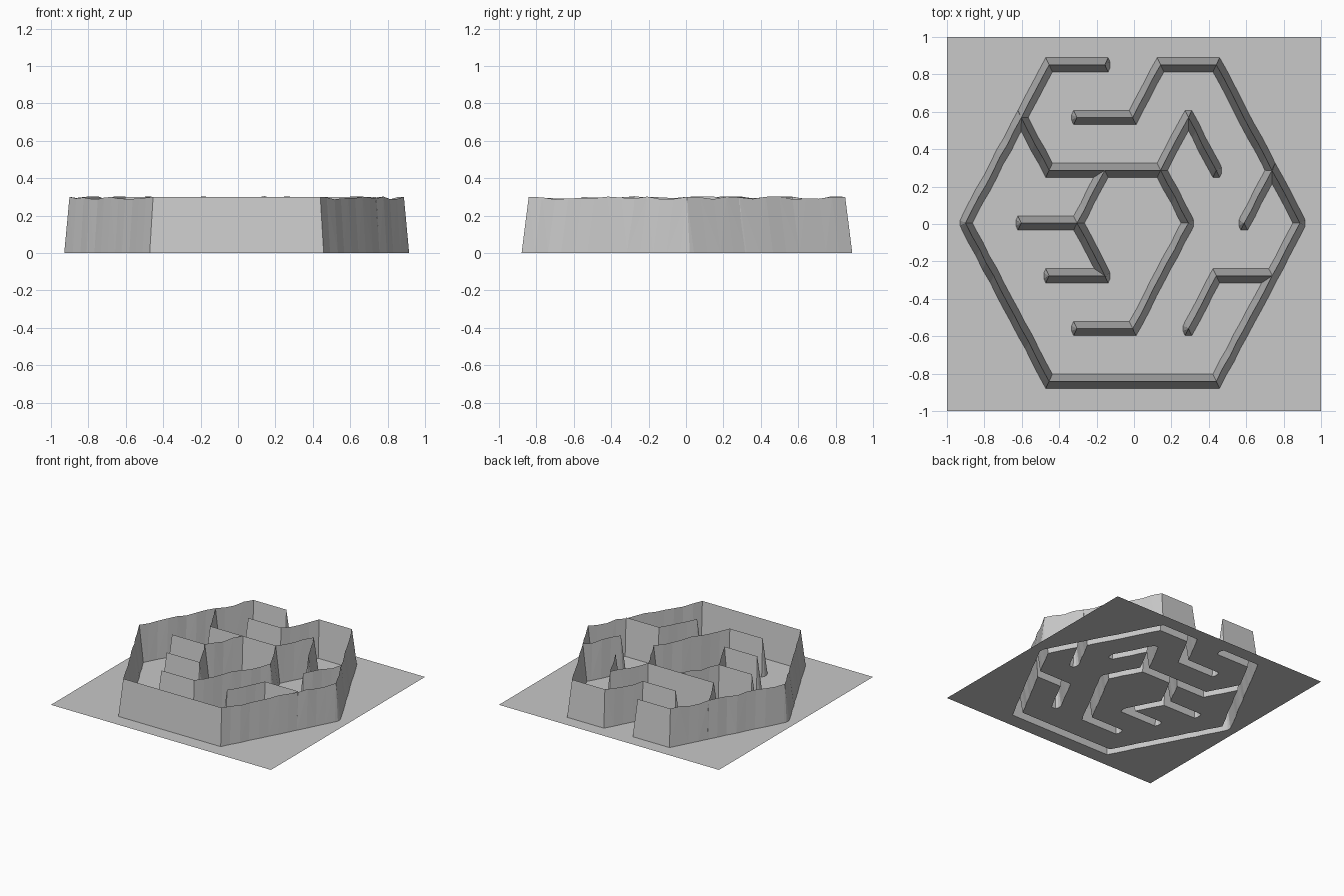
import bpy, bmesh, random
from mathutils import Vector

random.seed(4)
cube = bpy.data.objects.get("Cube")
if cube:
    bpy.data.objects.remove(cube, do_unlink=True)

STEP = Vector((0.149, 0.282))      # triangular lattice spacing
SHIFT = Vector((-0.007, 0.005))
HEIGHT = 0.3

grey = bpy.data.materials.new("plain grey")
grey.use_nodes = True
colour = (0.58, 0.58, 0.58, 1)
grey.diffuse_color = colour
grey.node_tree.nodes["Principled BSDF"].inputs["Base Color"].default_value = colour

# Wall runs as lattice points
RUNS = [
    [(-2, 2), (0, 2), (1, 3), (3, 3), (6, 0), (3, -3), (-3, -3), (-6, 0), (-3, 3), (-1, 3)],
    [(-4, 2), (-3, 1), (1, 1), (2, 0), (0, -2), (-2, -2)],
    [(1, 1), (2, 2), (3, 1)],
    [(-1, 1), (-2, 0), (-4, 0)],
    [(-2, 0), (-1, -1), (-3, -1)],
    [(5, 1), (4, 0)],
    [(5, -1), (3, -1), (2, -2)],
]

# Base outline of one wall post
QUARTER = [(0.028, 0.015), (0.018, 0.038)]
POST = [(x * sx, y * sy) for x, y in QUARTER for sx in (1, -1) for sy in (1, -1)]


def lattice(p):
    return Vector((p[0] * STEP.x, p[1] * STEP.y)) + SHIFT


def path_points(a, b):
    """Level walls stay straight; slanted ones get a slightly rough ridge."""
    start, end = lattice(a), lattice(b)
    count = 1 if a[1] == b[1] else 4 * abs(b[1] - a[1])
    points = []
    for i in range(count + 1):
        p = start.lerp(end, i / count)
        z = HEIGHT
        if 0 < i < count:
            p.x += random.uniform(-0.003, 0.003)
            z = random.uniform(0.286, 0.304)
        points.append((p.x, p.y, z))
    return points


def add_tent(bm, a, b):
    """Hull around two pointed posts: a ridge-topped wall piece."""
    verts = []
    for x, y, z in (a, b):
        verts.append(bm.verts.new((x, y, z)))
        for dx, dy in POST:
            for base in (0.0, -0.05):
                verts.append(bm.verts.new((x + dx, y + dy, base)))
    result = bmesh.ops.convex_hull(bm, input=verts)
    loose = {v for v in result["geom_interior"] + result["geom_unused"]
             if isinstance(v, bmesh.types.BMVert)}
    bmesh.ops.delete(bm, geom=list(loose), context='VERTS')


def make_object(name, bm):
    mesh = bpy.data.meshes.new(name)
    bm.to_mesh(mesh)
    bm.free()
    mesh.materials.append(grey)
    obj = bpy.data.objects.new(name, mesh)
    bpy.context.collection.objects.link(obj)
    return obj


# Solid wall pieces
bm = bmesh.new()
for run in RUNS:
    for a, b in zip(run, run[1:]):
        points = path_points(a, b)
        for p, q in zip(points, points[1:]):
            add_tent(bm, p, q)
bmesh.ops.recalc_face_normals(bm, faces=bm.faces)
pieces = make_object("wall_pieces", bm)
pieces.hide_render = True

# Block whose upper face becomes the floor
bm = bmesh.new()
bmesh.ops.create_cube(bm, size=2)
for v in bm.verts:
    v.co.z = 0 if v.co.z > 0 else -0.2
block = make_object("block", bm)
union = block.modifiers.new("union", 'BOOLEAN')
union.operation = 'UNION'
union.solver = 'EXACT'
union.use_self = True
union.object = pieces

bpy.context.view_layer.update()
merged = block.evaluated_get(bpy.context.evaluated_depsgraph_get())
shell = bpy.data.meshes.new_from_object(merged)


def take_part(name, keep):
    """Keep only the faces of the merged skin that pass the rule."""
    bm = bmesh.new()
    bm.from_mesh(shell)
    drop = [f for f in bm.faces
            if not keep(min(v.co.z for v in f.verts), max(v.co.z for v in f.verts))]
    bmesh.ops.delete(bm, geom=drop, context='FACES')
    for f in bm.faces:
        f.smooth = False
        f.material_index = 0
    return make_object(name, bm)


# Thin floor, open beneath the hollow walls
take_part("maze_floor", lambda low, high: abs(low) < 0.001 and abs(high) < 0.001)
take_part("maze_walls", lambda low, high: low > -0.001 and high > 0.001)

bpy.data.objects.remove(block, do_unlink=True)
bpy.data.objects.remove(pieces, do_unlink=True)
